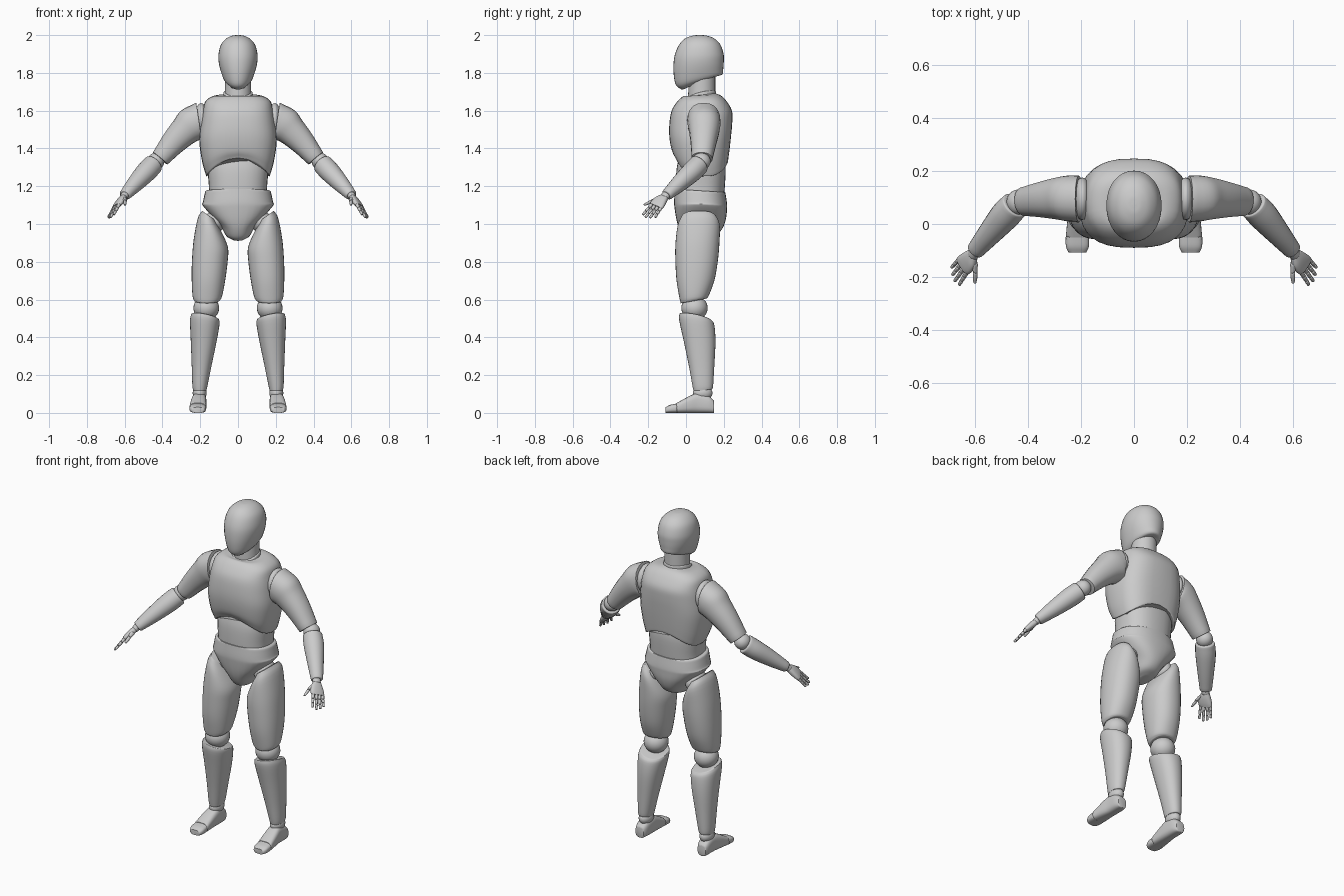
import bpy, bmesh, math
from mathutils import Vector, Matrix

cube = bpy.data.objects.get("Cube")
if cube:
    bpy.data.objects.remove(cube, do_unlink=True)

GREY = (0.6, 0.6, 0.6, 1)
mat = bpy.data.materials.new("matte grey")
mat.use_nodes = True
mat.diffuse_color = GREY
mat.node_tree.nodes["Principled BSDF"].inputs["Base Color"].default_value = GREY
parts = []


def finish(name, bm, pair):
    """Turn a bmesh into an object, or into a left and right pair."""
    bmesh.ops.recalc_face_normals(bm, faces=bm.faces)
    for side in (("left_", "right_") if pair else ("",)):
        if side == "right_":
            bmesh.ops.transform(bm, matrix=Matrix.Scale(-1, 4, (1, 0, 0)), verts=bm.verts)
            bmesh.ops.reverse_faces(bm, faces=bm.faces)
        mesh = bpy.data.meshes.new(side + name)
        bm.to_mesh(mesh)
        mesh.materials.append(mat)
        obj = bpy.data.objects.new(side + name, mesh)
        bpy.context.collection.objects.link(obj)
        parts.append(obj)
    bm.free()


def ring(c, u, v, power=2, arch=0, tilt=0, segs=32):
    """Superellipse around c; arch and tilt raise its sides."""
    pts = []
    for i in range(segs):
        a = math.tau * i / segs
        p, q = (math.copysign(abs(t) ** (2 / power), t) for t in (math.cos(a), math.sin(a)))
        pts.append(Vector(c) + Vector(u) * p + Vector(v) * q + Vector((0, 0, arch * p * p + tilt * p)))
    return pts


def loft(name, rings, pair=True, edge=0.008, steps=4):
    """Skin a smooth surface through the rings, with rounded end rims."""
    def spline(a, b, c, d, t):
        return b + 0.5 * t * (c - a + t * (2 * a - 5 * b + 4 * c - d + t * (3 * (b - c) + d - a)))
    padded = [[2 * p - q for p, q in zip(rings[0], rings[1])]] + rings
    padded.append([2 * p - q for p, q in zip(rings[-1], rings[-2])])
    rows = []
    for k in range(len(rings) - 1):
        for s in range(steps):
            rows.append([spline(*quad, s / steps) for quad in zip(*padded[k:k + 4])])
    rows.append(rings[-1])
    bm = bmesh.new()
    vs = [[bm.verts.new(p) for p in row] for row in rows]
    n = len(rings[0])
    for r0, r1 in zip(vs, vs[1:]):
        for i in range(n):
            bm.faces.new((r0[i], r0[(i + 1) % n], r1[(i + 1) % n], r1[i]))
    caps = [bm.faces.new(vs[0]), bm.faces.new(vs[-1])]
    rims = list({e for f in caps for e in f.edges})
    if edge:
        bmesh.ops.bevel(bm, geom=rims, offset=edge, segments=3, profile=0.5,
                        affect='EDGES', clamp_overlap=True)
    finish(name, bm, pair)


def section(x0, x1, yf, zf, yb, zb, power=2.2, arch=0, tilt=0):
    """Ring from its x range and its front and back points."""
    return ring(((x0 + x1) / 2, (yf + yb) / 2, (zf + zb) / 2), ((x1 - x0) / 2, 0, 0),
                (0, (yf - yb) / 2, (zf - zb) / 2), power, arch, tilt)


def body(name, rows, power=2.2):
    loft(name, [section(-w, w, yf, zf, yb, zb, power, *arch)
                for w, yf, zf, yb, zb, *arch in rows], pair=False)


def leg(name, rows):
    loft(name, [section(*row[:6], 2.2, 0, *row[6:]) for row in rows])


def tube(name, rows, first=None, side=None, power=2, edge=0.006):
    """Limb along a path of (point, radius across, radius sideways)."""
    pts = [Vector(r[0]) for r in rows]
    rings = []
    for i, (p, up, wide) in enumerate(rows):
        d = pts[min(i + 1, len(pts) - 1)] - pts[max(i - 1, 0)]
        if i == 0 and first:
            d = Vector(first)
        s = Vector(side) if side else d.cross((0, 0, 1))
        s.normalize()
        rings.append(ring(p, d.cross(s).normalized() * up, s * wide, power, segs=20))
    loft(name, rings, edge=edge)


def ball(name, loc, size):
    bm = bmesh.new()
    bmesh.ops.create_uvsphere(bm, u_segments=24, v_segments=16, radius=1)
    bmesh.ops.transform(bm, matrix=Matrix.LocRotScale(Vector(loc), None, Vector(size)), verts=bm.verts)
    finish(name, bm, True)


# Head and neck
body("head", [
    (.045, -.02, 1.71, .15, 1.785), (.072, -.053, 1.735, .19, 1.79),
    (.09, -.065, 1.79, .197, 1.82), (.102, -.066, 1.85, .2, 1.86),
    (.103, -.058, 1.9, .199, 1.9), (.09, -.036, 1.95, .182, 1.95),
    (.062, -.005, 1.982, .15, 1.982), (.03, .035, 1.997, .11, 1.997),
    (.006, .065, 2, .08, 2)], 2.1)
body("neck", [(.073, .01, 1.6, .155, 1.6), (.07, .012, 1.7, .155, 1.7),
              (.07, .015, 1.8, .155, 1.8)], 2)
body("collar", [(.082, -.005, 1.64, .16, 1.67, .01), (.076, .002, 1.668, .158, 1.705, .015)], 2)

# Torso
body("chest", [
    (.168, -.055, 1.355, .222, 1.33, -.09), (.19, -.075, 1.39, .23, 1.39, -.06),
    (.205, -.088, 1.46, .238, 1.46, -.02), (.197, -.088, 1.53, .245, 1.54),
    (.186, -.076, 1.6, .243, 1.6), (.172, -.045, 1.65, .215, 1.65),
    (.13, -.015, 1.676, .185, 1.68), (.075, .005, 1.675, .155, 1.692)], 2.7)
body("abdomen", [(.155, -.05, 1.14, .2, 1.14), (.154, -.053, 1.2, .205, 1.19),
                 (.16, -.05, 1.29, .21, 1.29), (.15, -.035, 1.36, .2, 1.36)], 2.4)
body("pelvis", [
    (.025, .02, .91, .12, .925), (.062, -.01, .93, .165, .945),
    (.095, -.035, .972, .195, .98, .02), (.15, -.05, 1.02, .212, 1.03, .03),
    (.188, -.06, 1.08, .217, 1.08, .02), (.186, -.063, 1.12, .217, 1.11),
    (.173, -.058, 1.185, .208, 1.168)], 2.3)

# Legs
ball("hip_joint", (.125, .08, 1.01), (.055, .075, .06))
leg("thigh", [
    (.12, .19, -.02, 1.045, .155, 1.045, .025), (.083, .213, -.045, .985, .178, .995, .04),
    (.053, .235, -.056, .89, .177, .9, .02), (.055, .244, -.056, .8, .168, .8),
    (.068, .245, -.05, .7, .15, .7), (.085, .24, -.035, .61, .12, .62),
    (.1, .23, -.028, .58, .108, .605)])
ball("knee_joint", (.168, .045, .555), (.068, .07, .065))
leg("shin", [
    (.1, .248, -.035, .525, .135, .49, .015), (.098, .254, -.036, .49, .15, .465, .01),
    (.113, .25, -.012, .38, .156, .38), (.14, .245, .015, .25, .15, .25),
    (.16, .242, .033, .15, .144, .15), (.167, .238, .04, .115, .14, .125)])
ball("ankle_joint", (.203, .088, .105), (.037, .052, .04))


# Feet
def sole(name, rows):
    loft(name, [ring(((a + b) / 2, y, h / 2), ((b - a) / 2, 0, 0), (0, 0, h / 2), 3)
                for y, a, b, h in rows], edge=0.012)


sole("foot", [(.148, .18, .235, .065), (.12, .17, .242, .09), (.065, .167, .244, .105),
              (.02, .167, .25, .09), (-.05, .168, .257, .052)])
sole("toes", [(-.048, .169, .257, .05), (-.085, .17, .256, .042), (-.108, .18, .246, .03)])

# Arms
ball("shoulder_joint", (.195, .095, 1.555), (.035, .08, .085))
tube("upper_arm", [
    ((.207, .094, 1.55), .093, .088), ((.243, .096, 1.527), .094, .087),
    ((.285, .096, 1.49), .08, .08), ((.345, .092, 1.428), .066, .068),
    ((.412, .085, 1.347), .05, .055)], first=(1, 0, -.15), power=2.2)
ball("elbow_joint", (.435, .082, 1.332), (.045, .048, .045))
tube("forearm", [
    ((.447, .072, 1.317), .054, .054), ((.487, .03, 1.275), .054, .056),
    ((.545, -.038, 1.212), .044, .045), ((.6, -.103, 1.152), .029, .033)])

# Hands, laid out in their own frame: along, across and out of the palm
wrist = Vector((.6, -.107, 1.151))
along = Vector((.5, -.57, -.65)).normalized()
across = Vector((-.51, -.79, .34))
across = (across - along * across.dot(along)).normalized()
out = along.cross(across)


def hand(name, rows, **options):
    tube(name, [(wrist + along * a + across * b + out * c, thick, wide)
                for a, b, c, thick, wide in rows], side=across, **options)


hand("wrist", [(-.012, 0, 0, .021, .024), (.02, 0, 0, .019, .023)])
hand("palm", [(.012, 0, 0, .016, .023), (.04, .004, 0, .018, .035),
              (.07, .003, 0, .016, .041), (.092, 0, 0, .012, .039)], power=2.6)
fingers = (("index", .03, .078), ("middle", .01, .088), ("ring", -.01, .08), ("little", -.029, .064))
for label, offset, length in fingers:
    for k, bone in enumerate(("base", "middle", "tip")):
        start, stop = (.088 + length * (k + e) / 3 for e in (0, .96))
        r = .0095 - .001 * k
        hand(label + "_finger_" + bone,
             [(start, offset * (1 + k * .07), .003 * k, r, r),
              (stop, offset * (1.07 + k * .07), .003 * k + .003, r * .85, r * .85)], edge=.003)
hand("thumb_base", [(.03, .022, .004, .014, .015), (.06, .05, .01, .01, .011)])
hand("thumb_tip", [(.06, .05, .01, .009, .01), (.08, .064, .014, .009, .009),
                   (.098, .076, .017, .006, .006)], edge=.003)

# Smooth shading with crisp rims
bpy.ops.object.select_all(action='DESELECT')
for obj in parts:
    obj.select_set(True)
bpy.context.view_layer.objects.active = parts[0]
bpy.ops.object.shade_smooth_by_angle(angle=math.radians(40))
